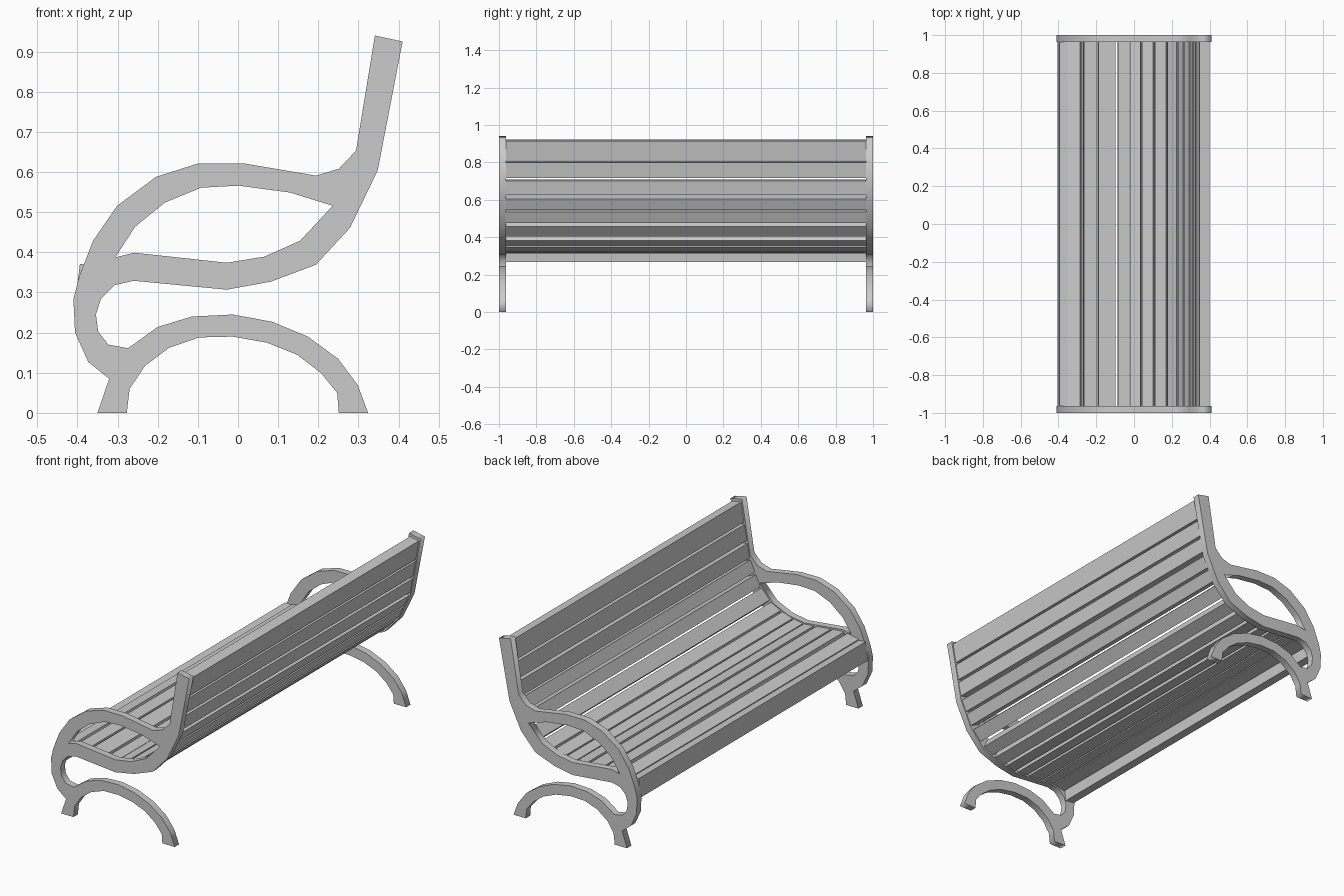
import bpy
from mathutils import Vector

if "Cube" in bpy.data.objects:
    bpy.data.objects.remove(bpy.data.objects["Cube"])

FRAME_T = 0.037          # thickness of each end frame
SLAT_T = 0.054           # thickness of the slats
SLAT_Y = 1 - FRAME_T     # half length of the slats

# Side profile (x, z): leg arch, front curl, seat rail, backrest, armrest
LEG_ARCH = [(-.35, 0), (-.277, 0), (-.27, .06), (-.232, .117), (-.172, .162), (-.097, .188),
            (-.013, .19), (.072, .175), (.147, .145), (.206, .1), (.247, .05), (.251, 0),
            (.324, 0), (.298, .07), (.249, .135), (.174, .19), (.085, .227), (-.013, .245),
            (-.115, .24), (-.2, .214), (-.274, .161)]
RAIL_UNDER = [(-.323, .17), (-.348, .202), (-.354, .245), (-.341, .285), (-.308, .318),
              (-.26, .329), (-.028, .307), (.082, .327), (.194, .369), (.279, .461),
              (.348, .604), (.41, .925)]
ARM_TOP = [(.341, .94), (.294, .653), (.251, .608), (.194, .591), (.017, .621), (-.1, .621),
           (-.204, .588), (-.301, .516), (-.361, .429), (-.396, .339), (-.41, .282),
           (-.406, .2), (-.373, .127), (-.321, .085)]
ARM_HOLE = [(-.306, .387), (-.259, .399), (-.028, .374), (.065, .389), (.155, .429),
            (.236, .516), (.129, .549), (.002, .566), (-.092, .561), (-.182, .524),
            (-.256, .464)]


def end_frame(name, y):
    """Extruded filled outline with the armrest opening cut out."""
    curve = bpy.data.curves.new(name, 'CURVE')
    curve.dimensions = '2D'
    curve.fill_mode = 'BOTH'
    curve.extrude = FRAME_T / 2
    for pts in (LEG_ARCH + RAIL_UNDER + ARM_TOP, ARM_HOLE):
        spline = curve.splines.new('POLY')
        spline.points.add(len(pts) - 1)
        for p, (x, z) in zip(spline.points, pts):
            p.co = (x, z, 0, 1)
        spline.use_cyclic_u = True
    obj = bpy.data.objects.new(name, curve)
    bpy.context.collection.objects.link(obj)
    obj.rotation_euler.x = 1.5707963
    obj.location.y = y
    bpy.ops.object.select_all(action='DESELECT')
    obj.select_set(True)
    bpy.context.view_layer.objects.active = obj
    bpy.ops.object.convert(target='MESH')


def slat(name, a, b):
    """Straight plank whose cross-section runs from a to b in the xz plane."""
    a, b = Vector(a), Vector(b)
    d = (b - a).normalized()
    n = Vector((-d.y, d.x)) * SLAT_T / 2
    ring = [a - n, b - n, b + n, a + n]
    verts = [(p.x, y, p.y) for y in (-SLAT_Y, SLAT_Y) for p in ring]
    faces = [(0, 1, 2, 3), (7, 6, 5, 4)]
    faces += [(i, i + 4, (i + 1) % 4 + 4, (i + 1) % 4) for i in range(4)]
    mesh = bpy.data.meshes.new(name)
    mesh.from_pydata(verts, [], faces)
    bpy.context.collection.objects.link(bpy.data.objects.new(name, mesh))


# Centre line of the seat and back, which the slats follow
PATH = [(-.35, .345), (-.26, .364), (-.03, .34), (.073, .358), (.175, .4),
        (.258, .488), (.322, .627), (.376, .932)]


def on_path(value, axis):
    """Point of the centre line at the given x (axis 0) or z (axis 1)."""
    for p, q in reversed(list(zip(PATH, PATH[1:]))):
        if p[axis] <= value <= q[axis]:
            return Vector(p).lerp(Vector(q), (value - p[axis]) / (q[axis] - p[axis]))


end_frame("end_frame_front", -1 + FRAME_T / 2)
end_frame("end_frame_back", 1 - FRAME_T / 2)

# Seat slats by x range
for i, (s, e) in enumerate([(-.346, -.279), (-.267, -.2), (-.19, -.102), (-.086, -.027),
                            (-.016, .038), (.05, .11), (.124, .182)]):
    slat(f"seat_slat_{i + 1}", on_path(s, 0), on_path(e, 0))

# Back slats by z range
for i, (s, e) in enumerate([(.423, .475), (.487, .545), (.557, .615), (.63, .705),
                            (.72, .803), (.815, .918)]):
    slat(f"back_slat_{i + 1}", on_path(s, 1), on_path(e, 1))

# Upright slat on the front edge of the seat
slat("front_lip_slat", (-.379, .27), (-.367, .368))
